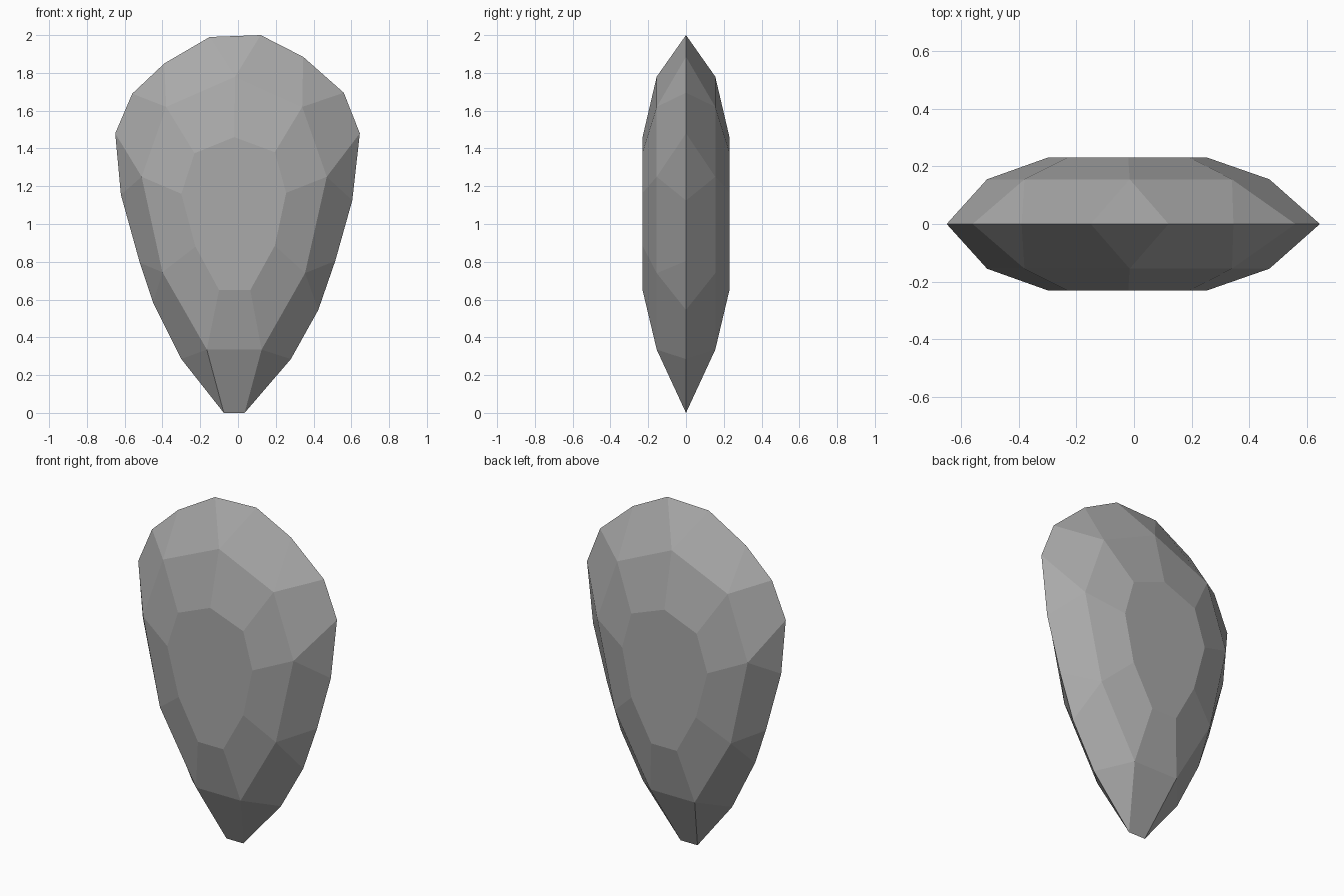
import bpy
import bmesh

default_cube = bpy.data.objects.get("Cube")
if default_cube:
    bpy.data.objects.remove(default_cube, do_unlink=True)

# Outlines as (x, z), counter-clockwise seen from the front, starting at the lower left
GIRDLE = [(-.075, 0), (.035, 0), (.28, .285), (.425, .545), (.515, .805), (.605, 1.125),
          (.645, 1.48), (.56, 1.695), (.345, 1.885), (.12, 2), (-.15, 1.99), (-.39, 1.85),
          (-.56, 1.69), (-.65, 1.48), (-.62, 1.155), (-.52, .795), (-.45, .585), (-.3, .285)]
CROWN = [(-.165, .335), (.125, .335), (.355, .74), (.47, 1.25), (.34, 1.62),
         (-.015, 1.78), (-.38, 1.62), (-.51, 1.25), (-.4, .745)]
TABLE = [(-.1, .65), (.065, .65), (.195, .885), (.255, 1.165), (.195, 1.38),
         (-.02, 1.46), (-.23, 1.375), (-.3, 1.16), (-.225, .88)]
CROWN_DEPTH = .155
TABLE_DEPTH = .23


def make_material(name, colour):
    material = bpy.data.materials.new(name)
    material.use_nodes = True
    material.diffuse_color = colour
    shader = next(node for node in material.node_tree.nodes if node.type == 'BSDF_PRINCIPLED')
    shader.inputs["Base Color"].default_value = colour
    return material


def add_ring(bm, outline, depth):
    """Lay one outline flat at the given distance in front of the girdle."""
    return [bm.verts.new((x, -depth, z)) for x, z in outline]


def build_gem_half(bm):
    girdle = add_ring(bm, GIRDLE, 0)
    crown = add_ring(bm, CROWN, CROWN_DEPTH)
    table = add_ring(bm, TABLE, TABLE_DEPTH)
    count = len(crown)

    # Large flat facet on the face of the stone
    bm.faces.new(table)
    for i in range(count):
        j = (i + 1) % count
        left, right = girdle[2 * i - 1], girdle[2 * i]
        # Inner facet, outer facet, and the triangle at each crown corner
        bm.faces.new((crown[i], crown[j], table[j], table[i]))
        bm.faces.new((right, girdle[2 * i + 1], crown[j], crown[i]))
        bm.faces.new((left, right, crown[i]))


# Front half of the cut stone, mirrored to the back across the girdle
mesh = bpy.data.meshes.new("faceted_gem")
bm = bmesh.new()
build_gem_half(bm)
bmesh.ops.recalc_face_normals(bm, faces=bm.faces[:])
front = max(bm.faces, key=lambda face: -face.calc_center_median().y)
if front.normal.y > 0:
    bmesh.ops.reverse_faces(bm, faces=bm.faces[:])
bm.to_mesh(mesh)
bm.free()

gem = bpy.data.objects.new("faceted_gem", mesh)
bpy.context.collection.objects.link(gem)
mesh.materials.append(make_material("stone_grey", (.4, .4, .4, 1)))

mirror = gem.modifiers.new("back_half", 'MIRROR')
mirror.use_axis = (False, True, False)
mirror.use_clip = True
mirror.merge_threshold = .001
